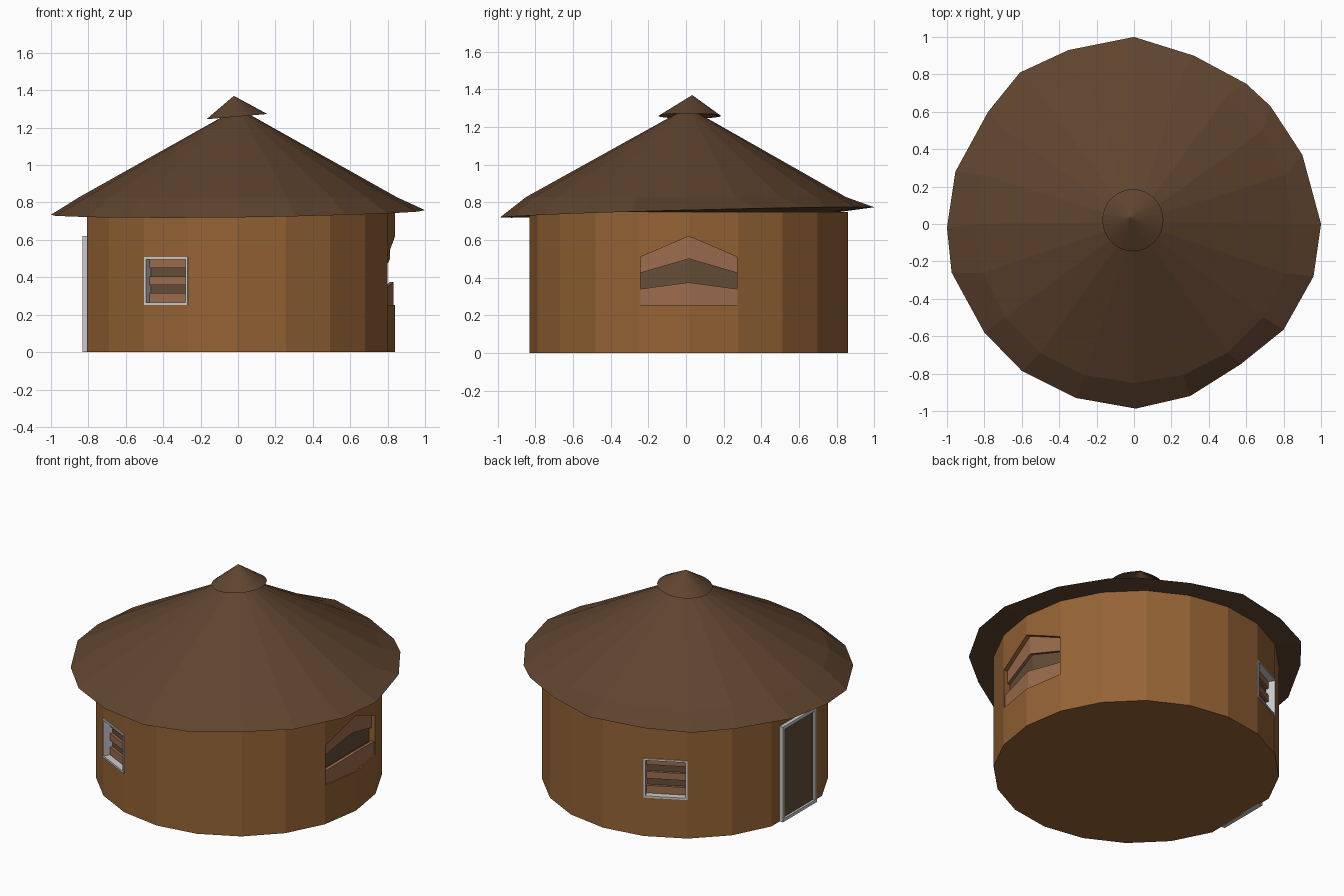
import bpy, bmesh
from math import sin, cos, pi, radians
from mathutils import Vector

if "Cube" in bpy.data.objects:
    bpy.data.objects.remove(bpy.data.objects["Cube"])

CX, CY, R, TOP = -0.005, 0.015, 0.845, 0.75
APO = R * cos(radians(9))


def material(name, rgb):
    m = bpy.data.materials.new(name)
    m.diffuse_color = (*rgb, 1)
    m.use_nodes = True
    m.node_tree.nodes["Principled BSDF"].inputs["Base Color"].default_value = m.diffuse_color
    return m


WALL = material("clay", (0.30, 0.125, 0.035))
ROOF = material("thatch", (0.115, 0.058, 0.028))
SLAT = material("slat_wood", (0.33, 0.15, 0.075))
DARK = material("dark_wood", (0.13, 0.075, 0.04))


def loft(name, rings, mat=None, caps=(True, True)):
    """Skin a list of rings; a ring of one point is an apex."""
    bm = bmesh.new()
    rows = [[bm.verts.new(p) for p in r] for r in rings]
    for a, b in zip(rows, rows[1:]):
        n = max(len(a), len(b))
        for i in range(n):
            j = (i + 1) % n
            if len(b) == 1:
                bm.faces.new((a[i], a[j], b[0]))
            else:
                bm.faces.new((a[i], a[j], b[j], b[i]))
    for row, cap in ((rows[0], caps[0]), (rows[-1], caps[1])):
        if cap and len(row) > 2:
            bm.faces.new(row)
    bmesh.ops.recalc_face_normals(bm, faces=bm.faces)
    me = bpy.data.meshes.new(name)
    bm.to_mesh(me)
    bm.free()
    ob = bpy.data.objects.new(name, me)
    bpy.context.collection.objects.link(ob)
    if mat:
        me.materials.append(mat)
    return ob


def facet_box(name, deg, apo, u, z, d, mat=None):
    """Box on a wall facet: u along it, z up, d outwards from it."""
    n = Vector((cos(radians(deg)), sin(radians(deg)), 0))
    t = Vector((-n.y, n.x, 0))
    c = Vector((CX, CY, 0))
    rings = [[c + n * (apo + dd) + t * uu + Vector((0, 0, zz))
              for uu, zz in ((u[0], z[0]), (u[1], z[0]), (u[1], z[1]), (u[0], z[1]))]
             for dd in d]
    return loft(name, rings, mat)


def frame(name, deg, apo, hw, z0, z1, w, d):
    """Four grey bars around an opening."""
    facet_box(name + "_left", deg, apo, (-hw, -hw + w), (z0, z1), d)
    facet_box(name + "_right", deg, apo, (hw - w, hw), (z0, z1), d)
    facet_box(name + "_sill", deg, apo, (-hw + w, hw - w), (z0, z0 + w), d)
    facet_box(name + "_head", deg, apo, (-hw + w, hw - w), (z1 - w, z1), d)


# Wall: twenty sides, with one corner dropped for the flat door side
ring = [(CX + R * cos(i * pi / 10), CY + R * sin(i * pi / 10)) for i in range(20) if i != 10]
wall = loft("wall", [[(x, y, z) for x, y in ring] for z in (0, TOP)], WALL)


def cut(cutter):
    cutter.hide_render = True
    cutter.display_type = 'WIRE'
    m = wall.modifiers.new("opening", 'BOOLEAN')
    m.operation = 'DIFFERENCE'
    m.solver = 'EXACT'
    m.object = cutter


# Two small slatted windows, front and back
for label, deg in (("front", 243), ("back", 117)):
    cut(facet_box(label + "_window_cutter", deg, APO, (-.129, .129), (.255, .505), (-.062, .05)))
    frame(label + "_window_frame", deg, APO, .131, .253, .508, .012, (-.055, .006))
    facet_box(label + "_window_back", deg, APO, (-.125, .125), (.258, .502), (-.0615, -.052), DARK)
    for k, (z0, z1) in enumerate(((.262, .315), (.36, .405), (.45, .5))):
        facet_box(f"{label}_window_slat_{k}", deg, APO, (-.12, .12), (z0, z1), (-.053, -.036), SLAT)

# Peaked window on the right side, wrapping one wall corner
HW = 0.257
outline = [(-HW, .252), (HW, .252), (HW, .51), (0, .62), (-HW, .51)]
cut(loft("peaked_window_cutter", [[(x, CY + y, z) for y, z in outline] for x in (.735, .9)]))


def bent_panel(name, low, high, inset, mat):
    """Panel following the corner; low and high are (side z, centre z)."""
    rings = []
    for k in (-1, 0, 1):
        x = CX + R - inset - .041 * abs(k)
        a, b = low[1 - abs(k)], high[1 - abs(k)]
        y = CY + k * HW
        rings.append([(x, y, a), (x, y, b), (x - .02, y, b), (x - .02, y, a)])
    loft(name, rings, mat)


bent_panel("peaked_window_lower", (.252, .252), (.34, .375), .008, SLAT)
bent_panel("peaked_window_middle", (.33, .365), (.43, .51), .045, DARK)
bent_panel("peaked_window_upper", (.425, .5), (.51, .62), .026, SLAT)

# Door on the left side
DA = APO - APO + R * cos(radians(18))
frame("door_frame", 180, DA, .175, 0, .62, .02, (-.01, .024))
facet_box("door_panel", 180, DA, (-.157, .157), (.018, .602), (-.01, .01), DARK)

# Roof: uneven eave (x, y), then a regular ring, then the peak
eave = [(1, 0), (.90, .37), (.73, .63), (.60, .75), (.32, .90), (0, 1), (-.35, .93),
        (-.61, .81), (-.78, .60), (-.955, .28), (-1, -.02), (-.975, -.26), (-.80, -.58),
        (-.60, -.785), (-.31, -.93), (.01, -.987), (.30, -.92), (.57, -.75), (.80, -.565),
        (.96, -.28)]
tip = [(x, y, .747 + .027 * y + .012 * x) for x, y in eave]
mid = [(.85 * cos(i * pi / 10), .85 * sin(i * pi / 10), .828) for i in range(20)]
soffit = [(.80 * cos(i * pi / 10), .80 * sin(i * pi / 10), TOP - .003) for i in range(20)]
loft("roof", [soffit, tip, mid, [(0, .01, 1.305)]], ROOF)

# Small tilted cap on the peak
N = 32
rim = [(-.006 + .163 * cos(2 * pi * i / N), .02 + .166 * sin(2 * pi * i / N),
        1.259 + .014 * cos(2 * pi * i / N)) for i in range(N)]
loft("roof_cap", [rim, [(-.022, .033, 1.37)]], ROOF, (False, False))
